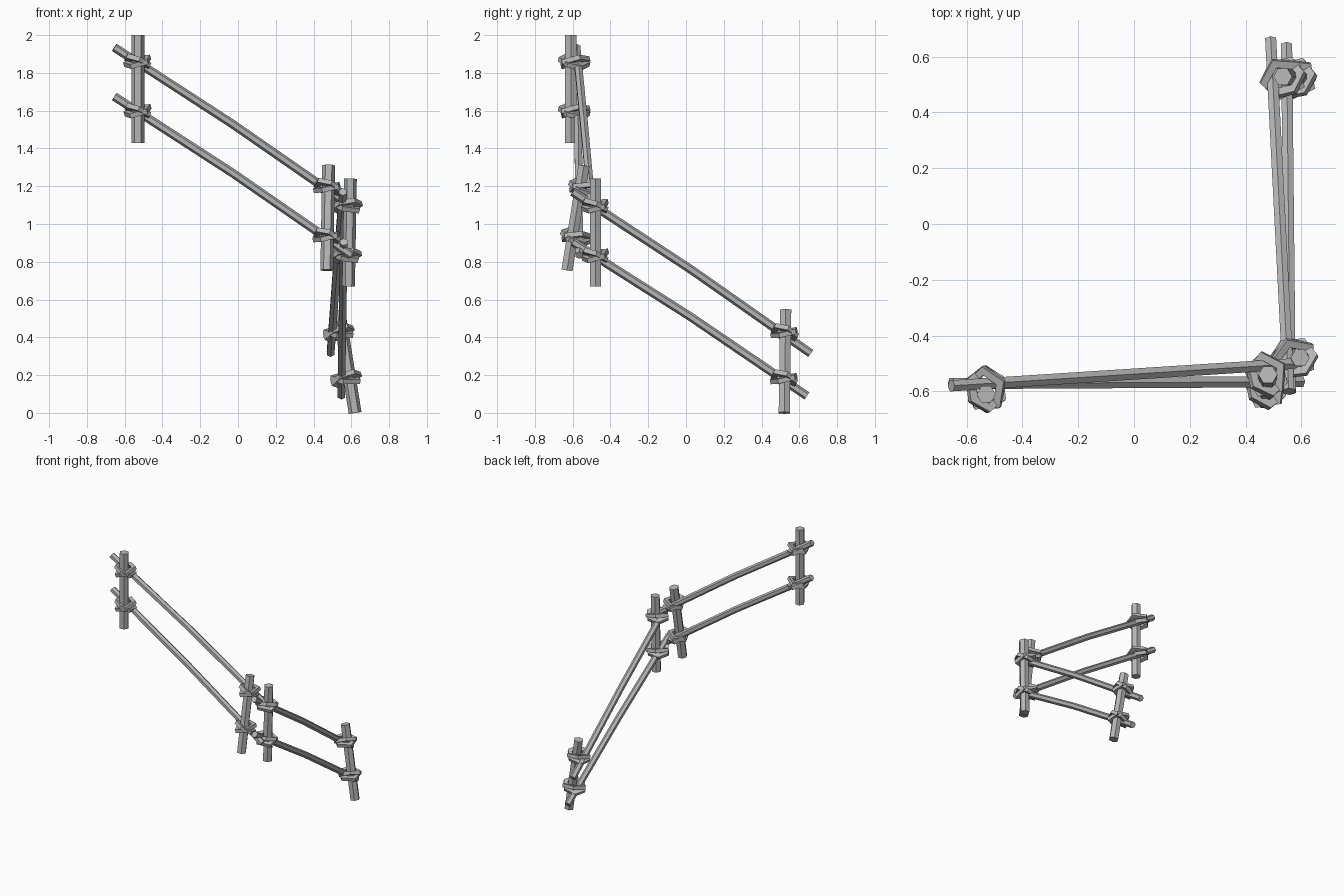
import bpy, bmesh
from math import cos, sin, pi, radians
from mathutils import Vector, Matrix

old = bpy.data.objects.get("Cube")
if old:
    bpy.data.objects.remove(old)

GREY = (0.47, 0.47, 0.47, 1)
mat = bpy.data.materials.new("weathered grey")
mat.use_nodes = True
mat.diffuse_color = GREY
mat.node_tree.nodes["Principled BSDF"].inputs["Base Color"].default_value = GREY


def sweep(name, path, radii, sides, ref, closed=False):
    """Sweep a flat-sided section along a path; ref fixes the section's roll."""
    bm = bmesh.new()
    rings, n = [], len(path)
    for i, p in enumerate(path):
        if closed:
            t = path[(i + 1) % n] - path[i - 1]
        else:
            t = path[min(i + 1, n - 1)] - path[max(i - 1, 0)]
        u = t.cross(ref).normalized()
        v = u.cross(t).normalized()
        angles = [2 * pi * (k + 0.5) / sides for k in range(sides)]
        rings.append([bm.verts.new(p + u * cos(a) * radii[0] + v * sin(a) * radii[1])
                      for a in angles])
    for i in range(n if closed else n - 1):
        a, b = rings[i], rings[(i + 1) % n]
        for k in range(sides):
            m = (k + 1) % sides
            bm.faces.new((a[k], a[m], b[m], b[k]))
    if not closed:
        bm.faces.new(rings[0])
        bm.faces.new(rings[-1])
    bmesh.ops.recalc_face_normals(bm, faces=bm.faces)
    mesh = bpy.data.meshes.new(name)
    bm.to_mesh(mesh)
    bm.free()
    mesh.materials.append(mat)
    obj = bpy.data.objects.new(name, mesh)
    bpy.context.collection.objects.link(obj)


def lashing(name, post, rail):
    """Two crossed rope loops round a post and the rail beside it."""
    (p0, p1), (r0, r1) = post, rail
    # nearest points of the two axes
    d, e, w = p1 - p0, r1 - r0, p0 - r0
    a, b, c = d.dot(d), d.dot(e), e.dot(e)
    den = a * c - b * b
    on_post = p0 + d * ((b * e.dot(w) - c * d.dot(w)) / den)
    on_rail = r0 + e * ((a * e.dot(w) - b * d.dot(w)) / den)
    axis = d.normalized()
    out = on_rail - on_post
    out = (out - axis * out.dot(axis)).normalized()
    side = axis.cross(out)
    centre = on_post + out * 0.018 + axis * 0.006
    for label, roll, pitch, count in (("a", 22, 10, 6), ("b", -16, -12, 5)):
        turn = Matrix.Rotation(radians(roll), 3, out) @ Matrix.Rotation(radians(pitch), 3, side)
        path = [centre + turn @ (out * cos(2 * pi * k / count) * 0.07
                                 + side * sin(2 * pi * k / count) * 0.062)
                for k in range(count)]
        sweep(name + "_" + label, path, (0.022, 0.018), 4, turn @ axis, True)


V = Vector
# posts, each from foot to top
posts = {
    "upper_post": (V((-0.53, -0.61, 1.43)), V((-0.53, -0.61, 2.0))),
    "leaning_corner_post": (V((0.47, -0.63, 0.755)), V((0.48, -0.54, 1.31))),
    "corner_post": (V((0.585, -0.48, 0.67)), V((0.595, -0.48, 1.24))),
    "lower_post": (V((0.62, 0.52, 0)), V((0.533, 0.528, 0.545))),
}
for name, ends in posts.items():
    sweep(name, list(ends), (0.034, 0.034), 6, V((1, 0, 0)))

# rails, each with the two posts it is tied to
rails = {
    "front_top_rail": (V((-0.655, -0.58, 1.935)), V((0.59, -0.50, 1.10)),
                       "upper_post", "leaning_corner_post"),
    "front_bottom_rail": (V((-0.655, -0.572, 1.675)), V((0.60, -0.565, 0.835)),
                          "upper_post", "leaning_corner_post"),
    "side_top_rail": (V((0.555, -0.60, 1.17)), V((0.49, 0.66, 0.315)),
                      "corner_post", "lower_post"),
    "side_bottom_rail": (V((0.56, -0.60, 0.905)), V((0.547, 0.64, 0.09)),
                         "corner_post", "lower_post"),
}
for name, (start, end, *tied) in rails.items():
    bow = (start + end) / 2 + V((0, 0, 0.014))
    sweep(name, [start, bow, end], (0.023, 0.023), 6, V((0, 0, 1)))
    for post in tied:
        lashing(name + "_" + post + "_lashing", posts[post], (start, end))
